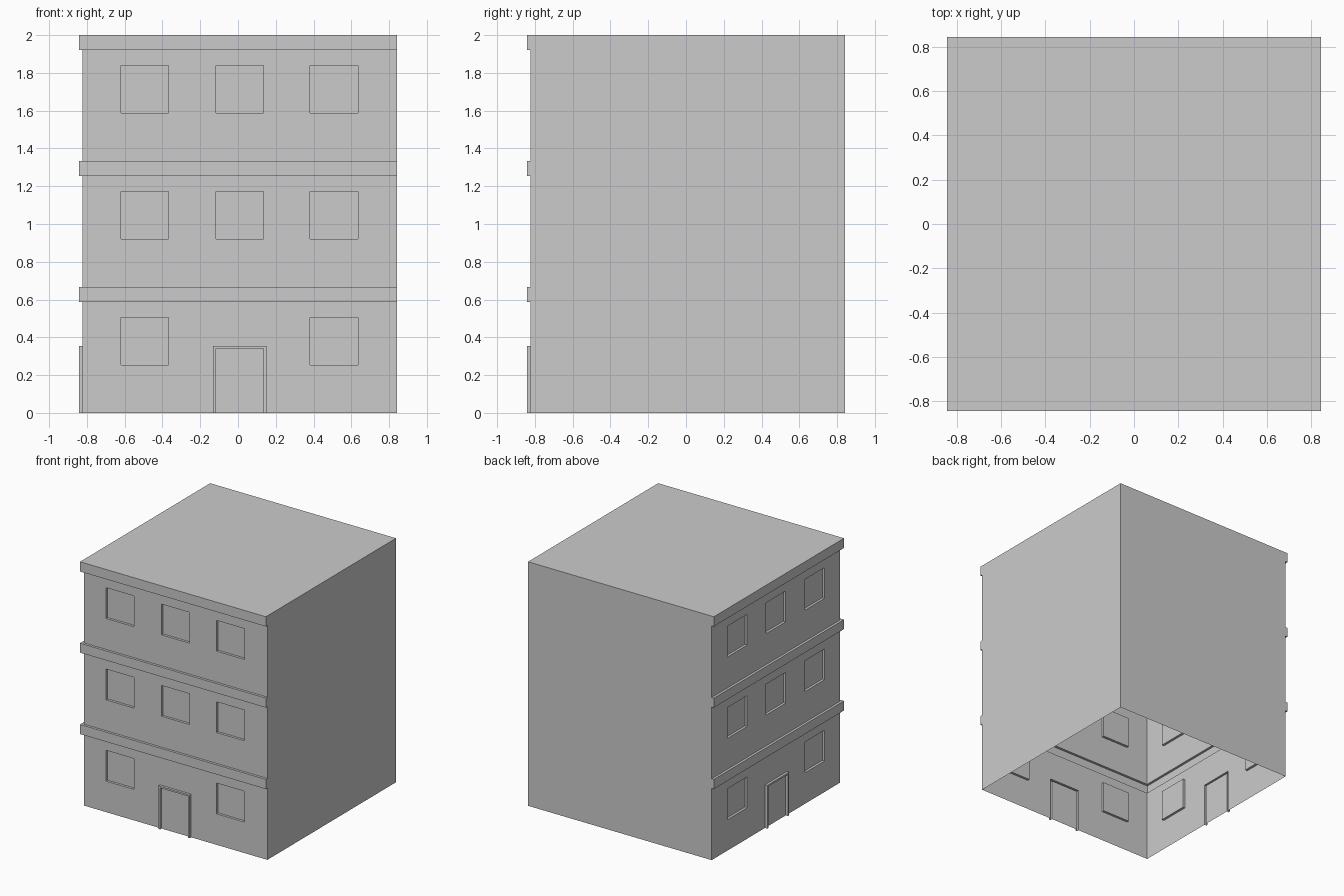
import bpy, bmesh
from mathutils import Vector

if "Cube" in bpy.data.objects:
    bpy.data.objects.remove(bpy.data.objects["Cube"])

R = 0.8425          # plain right/back side and outer face of the bands
WALL = 0.8225       # facade wall plane
STEP = 0.02         # relief of bands, frame and window recesses
H = 2.0

WINDOWS_U = [(-0.62, -0.367), (-0.117, 0.136), (0.382, 0.635)]
WINDOWS_Z = [(0.254, 0.506), (0.92, 1.172), (1.587, 1.839)]
BANDS_Z = [(0.588, 0.667), (1.255, 1.333), (1.92, H)]
FRAME_U, FRAME_TOP = (-0.132, 0.151), 0.354
DOOR_TOP = 0.34


def make(name, polys, outward):
    """Mesh object from polygons, welded, with normals facing outward."""
    bm = bmesh.new()
    for p in polys:
        bm.faces.new([bm.verts.new(v) for v in p])
    bmesh.ops.remove_doubles(bm, verts=bm.verts[:], dist=1e-5)
    bmesh.ops.dissolve_limit(bm, angle_limit=0.01, verts=bm.verts[:], edges=bm.edges[:])
    bmesh.ops.recalc_face_normals(bm, faces=bm.faces[:])
    bm.normal_update()
    if sum(f.normal.dot(Vector(outward)) * f.calc_area() for f in bm.faces) < 0:
        bmesh.ops.reverse_faces(bm, faces=bm.faces[:])
    me = bpy.data.meshes.new(name)
    bm.to_mesh(me)
    bm.free()
    bpy.context.collection.objects.link(bpy.data.objects.new(name, me))


def inside(v, span):
    return span[0] < v < span[1]


def relief(u, z):
    """Outward offset of the facade at a point."""
    if any(inside(z, b) for b in BANDS_Z):
        return STEP
    if inside(u, WINDOWS_U[1]) and z < DOOR_TOP:
        return 0.0
    if inside(u, FRAME_U) and z < FRAME_TOP:
        return STEP
    for i, wz in enumerate(WINDOWS_Z):
        for j, wu in enumerate(WINDOWS_U):
            if (i, j) != (0, 1) and inside(z, wz) and inside(u, wu):
                return -STEP
    return 0.0


us = sorted({-WALL, R, *FRAME_U, *[u for w in WINDOWS_U for u in w]})
zs = sorted({0.0, H, FRAME_TOP, DOOR_TOP, *[z for w in WINDOWS_Z + BANDS_Z for z in w]})
depth = [[relief((a + b) / 2, (c, d)[0] / 2 + d / 2) for c, d in zip(zs, zs[1:])]
         for a, b in zip(us, us[1:])]


def point(i, k, d):
    # the street corner is mitred so both facades meet
    return (us[i] - d if i == 0 else us[i], -WALL - d, zs[k])


# facade: grid cells at their depth, joined by reveals
facade = []
nu, nz = len(us) - 1, len(zs) - 1
for i in range(nu):
    for k in range(nz):
        d = depth[i][k]
        facade.append([point(i, k, d), point(i + 1, k, d),
                       point(i + 1, k + 1, d), point(i, k + 1, d)])
        if i + 1 < nu and depth[i + 1][k] != d:
            e = depth[i + 1][k]
            facade.append([point(i + 1, k, d), point(i + 1, k + 1, d),
                           point(i + 1, k + 1, e), point(i + 1, k, e)])
        if k + 1 < nz and depth[i][k + 1] != d:
            e = depth[i][k + 1]
            facade.append([point(i, k + 1, d), point(i + 1, k + 1, d),
                           point(i + 1, k + 1, e), point(i, k + 1, e)])

# plain side wall whose front edge follows the band profile
side = [(R, R, H), (R, R, 0)]
for k in range(nz):
    d = depth[-1][k]
    for q in (point(nu, k, d), point(nu, k + 1, d)):
        if q != side[-1]:
            side.append(q)


def swapped(polys):
    return [[(y, x, z) for x, y, z in p] for p in polys]


# the building is symmetric about the diagonal and open underneath
make("front_facade", facade, (0, -1, 0))
make("left_facade", swapped(facade), (-1, 0, 0))
make("right_wall", [side], (1, 0, 0))
make("back_wall", swapped([side]), (0, 1, 0))
make("roof", [[(-R, -R, H), (R, -R, H), (R, R, H), (-R, R, H)]], (0, 0, 1))
